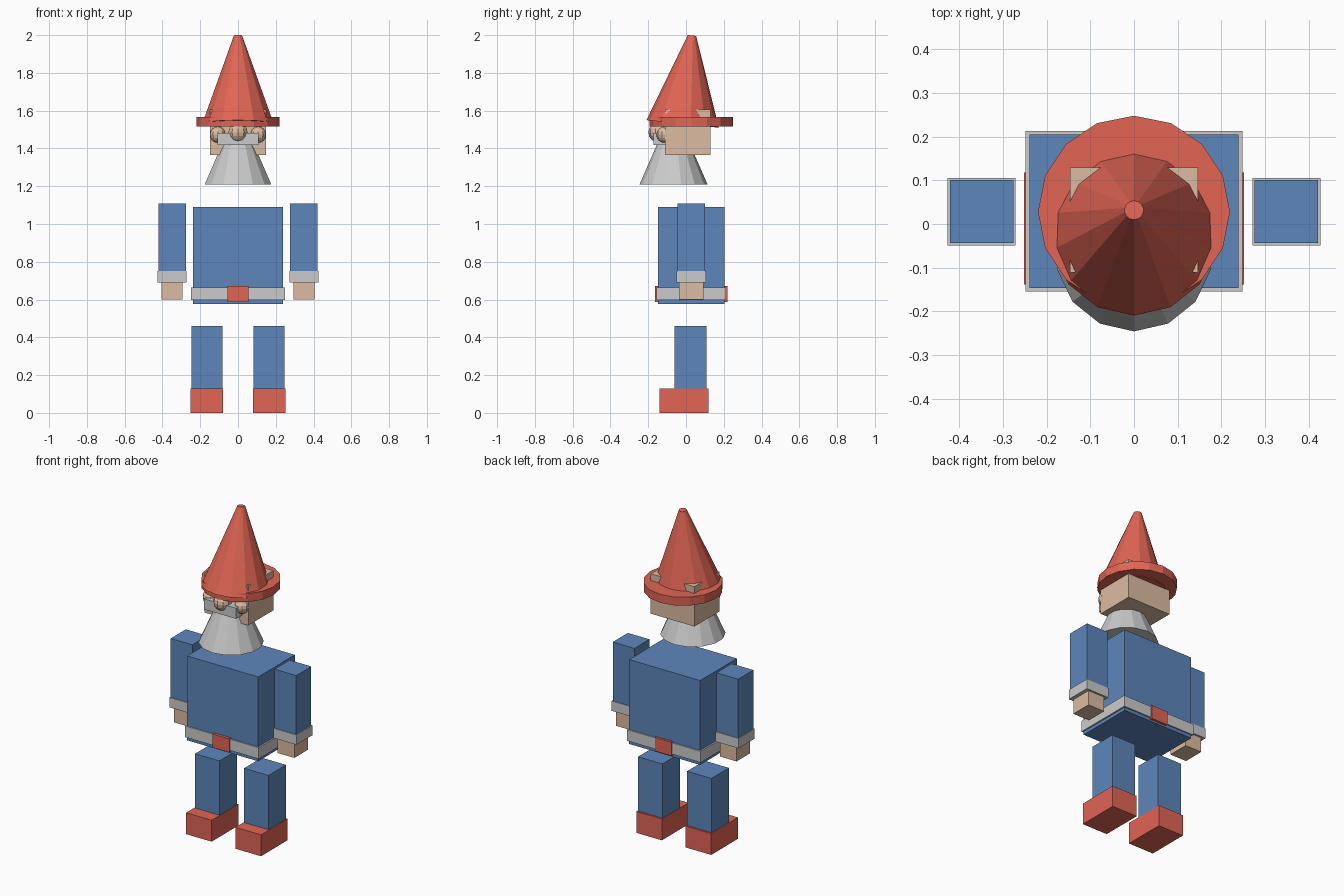
import bpy, math

if "Cube" in bpy.data.objects:
    bpy.data.objects.remove(bpy.data.objects["Cube"])

def mat(name, col):
    m = bpy.data.materials.new(name)
    m.diffuse_color = (*col, 1)
    m.use_nodes = True
    m.node_tree.nodes["Principled BSDF"].inputs["Base Color"].default_value = m.diffuse_color
    return m

RED = mat("red", (0.75, 0.13, 0.09))
BLUE = mat("blue", (0.11, 0.24, 0.50))
SKIN = mat("skin", (0.72, 0.50, 0.36))

def finish(name, m):
    o = bpy.context.object
    o.name = name
    if m:
        o.data.materials.append(m)
    return o

def box(name, x, y, z, m=None):
    """Box from (min, max) ranges."""
    r = (x, y, z)
    bpy.ops.mesh.primitive_cube_add(size=1, location=[(a + b) / 2 for a, b in r])
    o = finish(name, m)
    o.scale = [b - a for a, b in r]
    bpy.ops.object.transform_apply(location=False, rotation=False, scale=True)
    return o

def pair(name, x, y, z, m=None):
    """Same box on both sides."""
    box(name + "_right", x, y, z, m)
    box(name + "_left", (-x[1], -x[0]), y, z, m)

def cone(name, sides, r1, r2, depth, loc, m=None, tilt=0):
    bpy.ops.mesh.primitive_cone_add(vertices=sides, radius1=r1, radius2=r2, depth=depth,
                                    location=loc, rotation=(tilt, 0, 0))
    return finish(name, m)

def ball(name, r, loc, m):
    bpy.ops.mesh.primitive_uv_sphere_add(segments=10, ring_count=8, radius=r, location=loc)
    return finish(name, m)

# legs and boots
pair("boot", (0.08, 0.252), (-0.139, 0.118), (0, 0.13), RED)
pair("leg", (0.083, 0.247), (-0.06, 0.108), (0.125, 0.46), BLUE)

# torso, belt and buckle (buckle runs through to the back)
box("torso", (-0.239, 0.239), (-0.147, 0.205), (0.577, 1.09), BLUE)
box("belt", (-0.248, 0.248), (-0.155, 0.213), (0.597, 0.665))
box("buckle", (-0.056, 0.056), (-0.164, 0.219), (0.588, 0.671), RED)

# arms, cuffs and hands
pair("arm", (0.276, 0.422), (-0.044, 0.101), (0.70, 1.108), BLUE)
pair("cuff", (0.272, 0.427), (-0.049, 0.105), (0.69, 0.75))
pair("hand", (0.293, 0.405), (-0.037, 0.093), (0.60, 0.70), SKIN)

# head and face
box("head", (-0.147, 0.147), (-0.111, 0.129), (1.365, 1.607), SKIN)
cone("beard", 14, 0.18, 0.075, 0.24, (0, -0.066, 1.33))
box("moustache", (-0.108, 0.108), (-0.172, -0.08), (1.418, 1.482))
ball("nose", 0.053, (0, -0.146, 1.485), SKIN)
for s in (-1, 1):
    ball("cheek", 0.043, (s * 0.107, -0.114, 1.473), SKIN)

# hat: flat brim with a backward leaning cone
cone("hat_brim", 16, 0.22, 0.22, 0.051, (0, 0.028, 1.541), RED)
cone("hat_cone", 14, 0.193, 0.022, 0.471, (0, 0.007, 1.764), RED, math.radians(-6))
